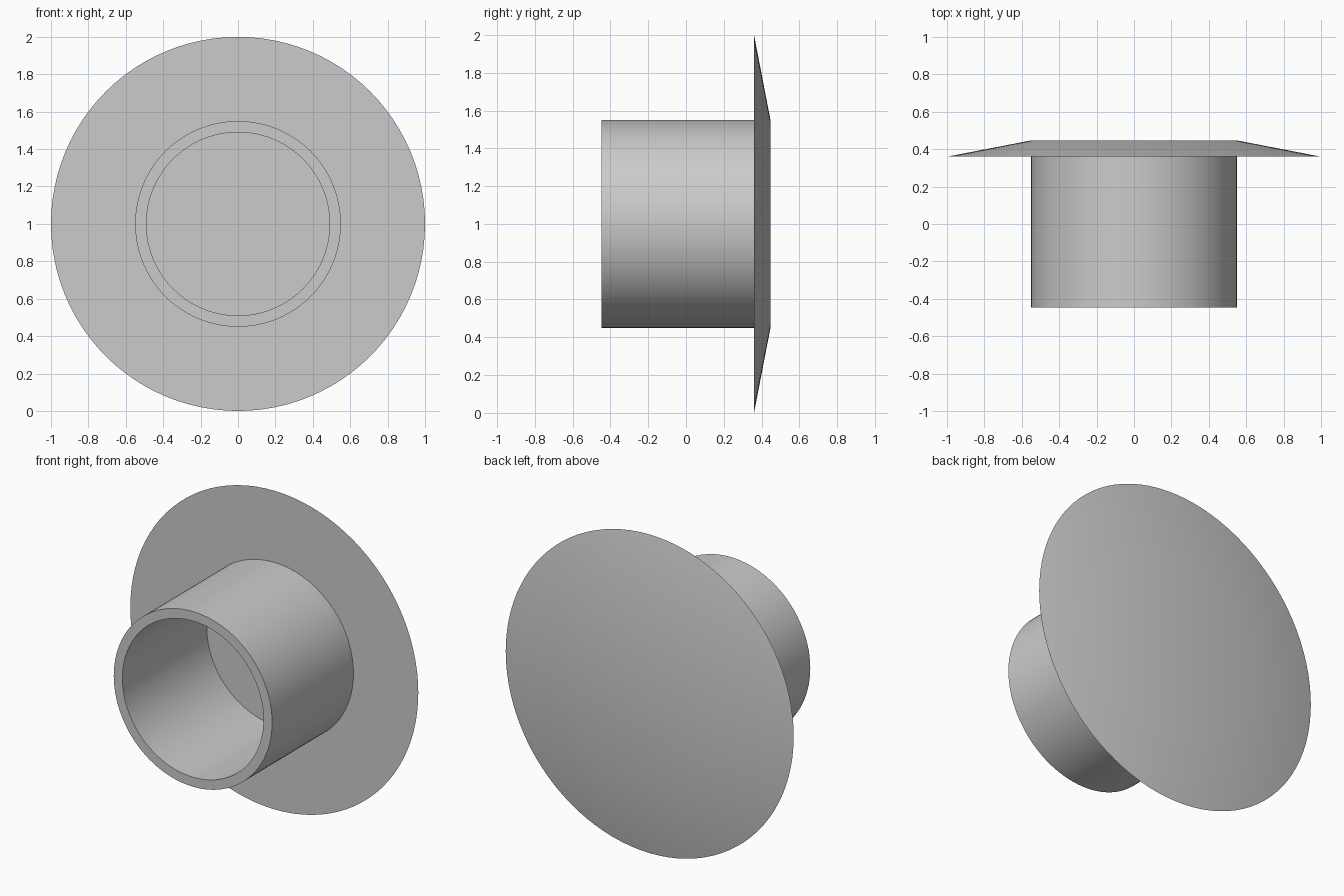
import bpy, bmesh, math
from mathutils import Vector

cube = bpy.data.objects.get("Cube")
if cube:
    bpy.data.objects.remove(cube, do_unlink=True)

# Single plain grey
GREY = (0.6, 0.6, 0.6, 1.0)
grey = bpy.data.materials.new("plain_grey")
grey.use_nodes = True
grey.diffuse_color = GREY
bsdf = next(n for n in grey.node_tree.nodes if n.type == 'BSDF_PRINCIPLED')
bsdf.inputs["Base Color"].default_value = GREY


def lathe(name, profile, centre, steps=96):
    """Revolve (radius, y) points around the y axis."""
    bm = bmesh.new()
    verts = [bm.verts.new((0, y, r)) for r, y in profile]
    edges = [bm.edges.new(pair) for pair in zip(verts, verts[1:])]
    bmesh.ops.spin(bm, geom=verts + edges, cent=(0, 0, 0), axis=(0, 1, 0),
                   angle=math.tau, steps=steps)
    bmesh.ops.remove_doubles(bm, verts=bm.verts, dist=1e-4)
    bmesh.ops.recalc_face_normals(bm, faces=bm.faces)
    mesh = bpy.data.meshes.new(name)
    bm.to_mesh(mesh)
    bm.free()
    mesh.materials.append(grey)
    obj = bpy.data.objects.new(name, mesh)
    obj.location = Vector(centre)
    bpy.context.collection.objects.link(obj)
    bpy.ops.object.select_all(action='DESELECT')
    obj.select_set(True)
    bpy.context.view_layer.objects.active = obj
    bpy.ops.object.shade_smooth_by_angle(angle=math.radians(30))
    return obj


# Hollow plug: closed bore, open rim, tube wall, flat flange, shallow tapered back
BORE, TUBE, FLANGE = 0.49, 0.55, 1.0
FRONT, FLOOR, SEAT, BACK = -0.447, 0.39, 0.36, 0.447
lathe("flanged_plug", [
    (0, FLOOR), (BORE, FLOOR), (BORE, FRONT),
    (TUBE, FRONT), (TUBE, SEAT),
    (FLANGE, SEAT), (TUBE, BACK), (0, BACK),
], centre=(0, 0, 1))
